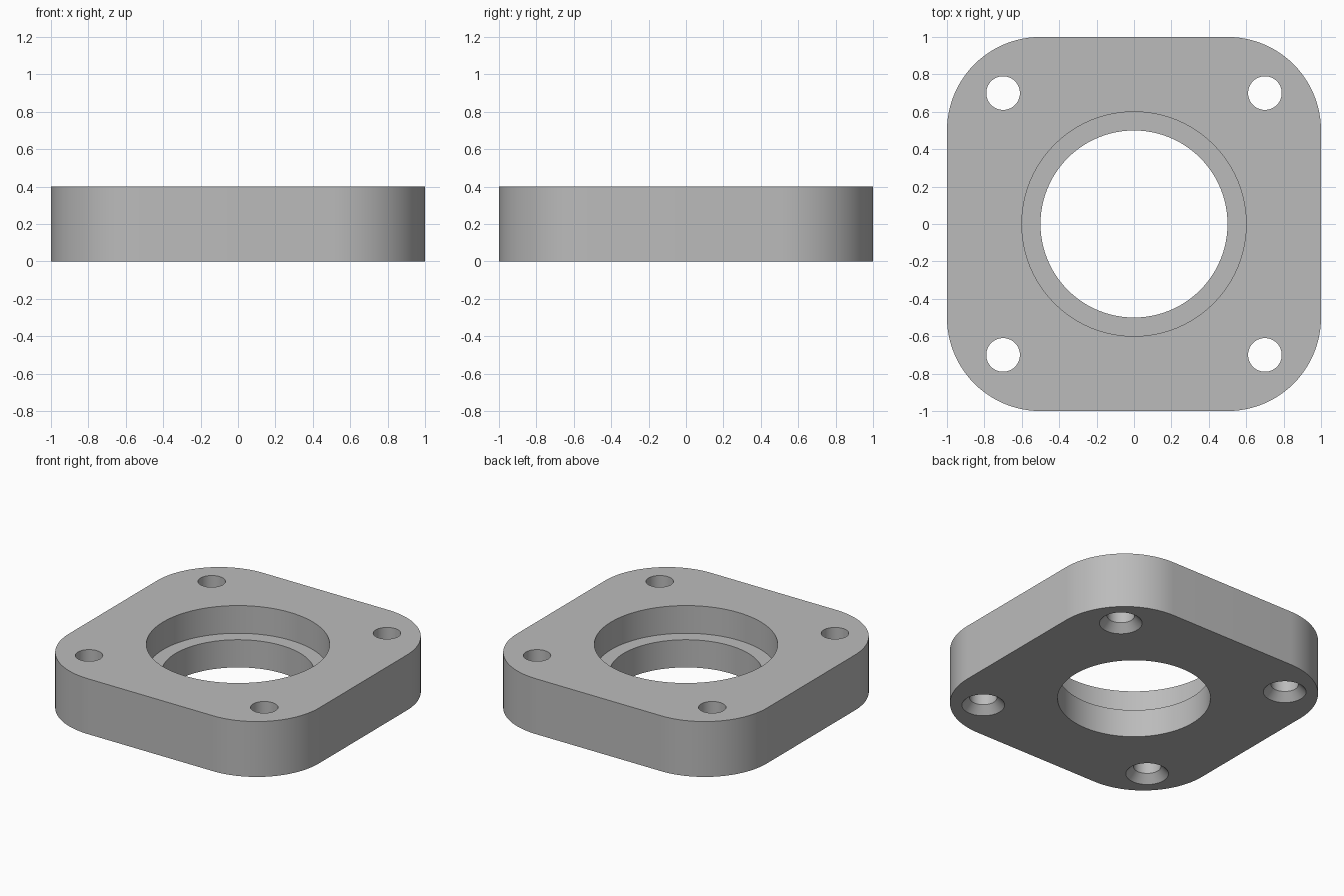
import bpy, bmesh, math

if "Cube" in bpy.data.objects:
    bpy.data.objects.remove(bpy.data.objects["Cube"])

SIDES = 96
HEIGHT = 0.4

grey = bpy.data.materials.new("plain grey")
grey.diffuse_color = (0.5, 0.5, 0.5, 1)
grey.use_nodes = True
grey.node_tree.nodes["Principled BSDF"].inputs["Base Color"].default_value = grey.diffuse_color


def finish(bm, name):
    bmesh.ops.recalc_face_normals(bm, faces=bm.faces[:])
    mesh = bpy.data.meshes.new(name)
    bm.to_mesh(mesh)
    bm.free()
    mesh.materials.append(grey)
    obj = bpy.data.objects.new(name, mesh)
    bpy.context.collection.objects.link(obj)
    return obj


def turned_cutter(name, profile, x=0, y=0, sides=SIDES):
    """Solid of revolution from (radius, z) points, capped at both ends."""
    bm = bmesh.new()
    rings = [[bm.verts.new((x + r * math.cos(2 * math.pi * i / sides),
                            y + r * math.sin(2 * math.pi * i / sides), z))
              for i in range(sides)] for r, z in profile]
    for low, high in zip(rings, rings[1:]):
        for i in range(sides):
            j = (i + 1) % sides
            bm.faces.new((low[i], low[j], high[j], high[i]))
    bm.faces.new(rings[0])
    bm.faces.new(rings[-1])
    return finish(bm, name)


# Square plate with rounded vertical corners
bm = bmesh.new()
bmesh.ops.create_cube(bm, size=2)
for v in bm.verts:
    v.co.z = HEIGHT if v.co.z > 0 else 0
corners = [e for e in bm.edges if abs(e.verts[0].co.z - e.verts[1].co.z) > 0.1]
bmesh.ops.bevel(bm, geom=corners, offset=0.5, offset_type='OFFSET',
                segments=24, profile=0.5, affect='EDGES')
plate = finish(bm, "flange_plate")

# Stepped centre bore: narrow below, wide recess above
cutters = [turned_cutter("bore_cutter",
                         [(0.5, -0.1), (0.5, 0.2), (0.6, 0.2), (0.6, 0.5)])]

# Four bolt holes, countersunk from below
for sx in (-1, 1):
    for sy in (-1, 1):
        cutters.append(turned_cutter(
            "bolt_hole_cutter",
            [(0.14, -0.1), (0.14, 0), (0.09, 0.055), (0.09, 0.5)],
            0.7 * sx, 0.7 * sy, 48))

# Cut the holes, then drop the cutters
bpy.context.view_layer.objects.active = plate
plate.select_set(True)
for cutter in cutters:
    mod = plate.modifiers.new("cut", 'BOOLEAN')
    mod.operation = 'DIFFERENCE'
    mod.solver = 'EXACT'
    mod.object = cutter
    bpy.ops.object.modifier_apply(modifier=mod.name)
    bpy.data.objects.remove(cutter)

bpy.ops.object.shade_smooth_by_angle(angle=math.radians(30))
